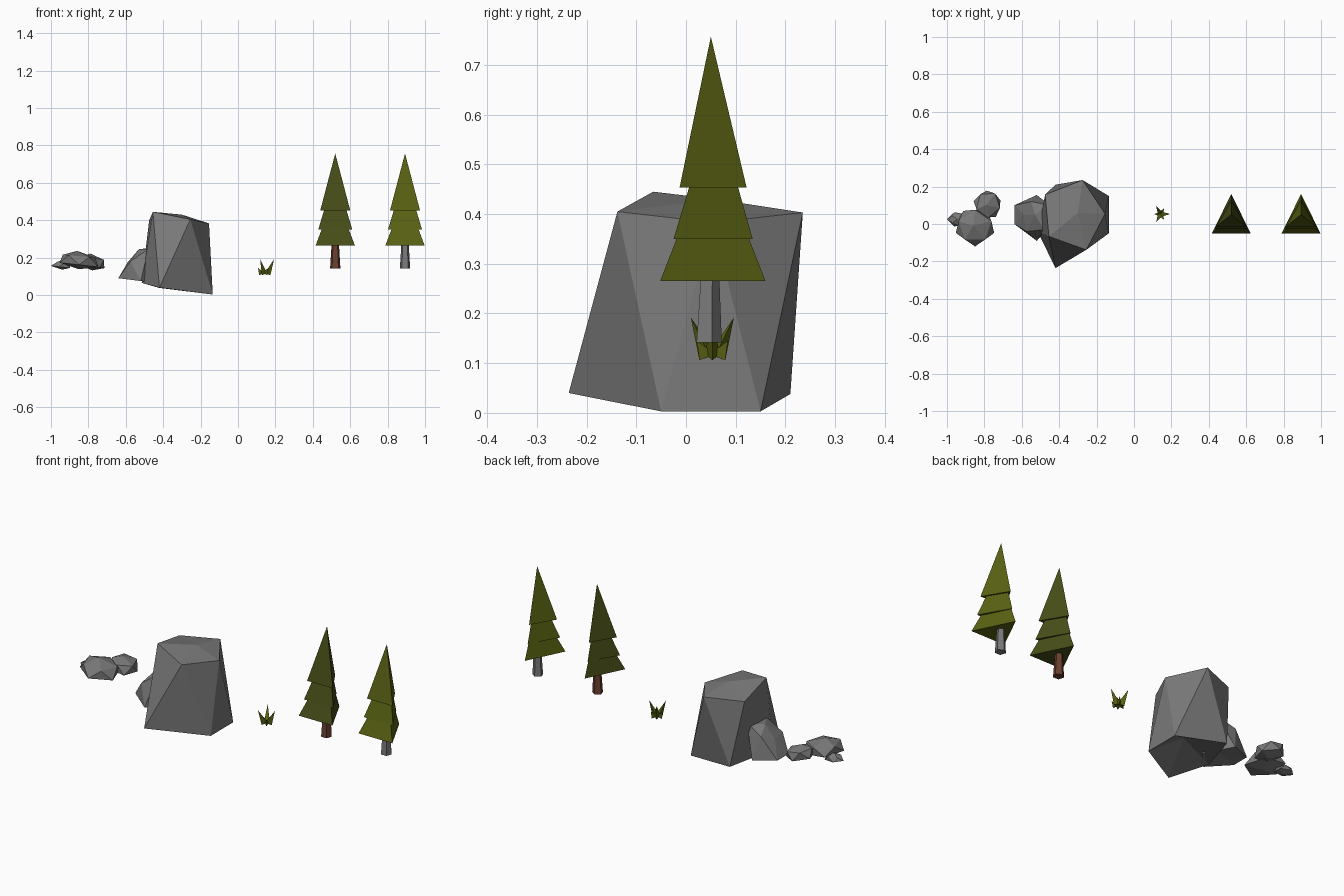
import bpy, math

if "Cube" in bpy.data.objects:
    bpy.data.objects.remove(bpy.data.objects["Cube"])


def mat(name, rgb):
    m = bpy.data.materials.new(name)
    m.diffuse_color = (*rgb, 1)
    m.use_nodes = True
    m.node_tree.nodes["Principled BSDF"].inputs["Base Color"].default_value = m.diffuse_color
    return m


STONE = mat("stone_grey", (0.19, 0.19, 0.19))
BARK = mat("bark_brown", (0.14, 0.05, 0.027))
DARK = mat("dark_green", (0.062, 0.074, 0.009))
OLIVE = mat("olive_green", (0.098, 0.118, 0.006))


def make(name, verts, faces, material):
    me = bpy.data.meshes.new(name)
    me.from_pydata(verts, [], faces)
    me.materials.append(material)
    ob = bpy.data.objects.new(name, me)
    bpy.context.collection.objects.link(ob)
    # consistent outward normals
    import bmesh
    bm = bmesh.new()
    bm.from_mesh(me)
    bmesh.ops.recalc_face_normals(bm, faces=bm.faces)
    bm.to_mesh(me)
    bm.free()
    return ob


def rock(name, bottom, top, low, high):
    """Distorted icosahedron: top[i] sits between bottom[i] and bottom[i+1]."""
    n = len(bottom)
    verts = bottom + top + [low, high]
    faces = []
    for i in range(n):
        j = (i + 1) % n
        faces += [(i, j, n + i), (j, n + j, n + i),
                  (j, i, 2 * n), (n + i, n + j, 2 * n + 1)]
    return make(name, verts, faces, STONE)


def ring(cx, cy, rx, ry, z, start, tilt=0.0):
    out = []
    for i in range(5):
        a = math.radians(start + 72 * i)
        out.append((cx + rx * math.cos(a), cy + ry * math.sin(a),
                    z + tilt * math.cos(a)))
    return out


# Boulder, hollowed underneath
rock("boulder",
     [(-.42, -.236, .04), (-.135, -.05, .003), (-.135, .15, .003),
      (-.42, .21, .038), (-.515, -.04, .065)],
     [(-.255, -.138, .405), (-.155, .054, .383), (-.275, .235, .403),
      (-.475, .157, .40), (-.455, -.066, .445)],
     (-.29, .03, .10), (-.30, .06, .43))

# Stone leaning on the boulder
rock("leaning_stone",
     [(-.64, 0, .09), (-.52, -.09, .075), (-.42, .02, .065),
      (-.52, .155, .08), (-.64, .10, .09)],
     [(-.575, -.04, .18), (-.48, -.03, .245), (-.45, .10, .255),
      (-.55, .12, .21), (-.59, .05, .175)],
     (-.53, .04, .09), (-.53, .05, .245))

# Group of three low stones
rock("low_stone_large",
     ring(-.85, -.015, .108, .105, .162, -90, -.012),
     ring(-.85, -.012, .092, .088, .208, -54, -.008),
     (-.85, -.01, .138), (-.86, -.01, .236))
rock("low_stone_medium",
     ring(-.785, .10, .075, .078, .155, 20, -.012),
     ring(-.78, .105, .066, .07, .198, 56, -.01),
     (-.78, .10, .132), (-.79, .10, .222))
rock("low_stone_small",
     ring(-.943, .025, .057, .04, .150, 180, -.006),
     ring(-.938, .025, .04, .034, .172, 216, -.004),
     (-.94, .025, .136), (-.945, .025, .187))

# Fir foliage: stacked triangular tiers (z, half width, front y, back y)
TIERS = [(.265, .105, -.052, .16), (.35, .073, -.019, .127),
         (.35, .091, -.025, .134), (.453, .06, .006, .105),
         (.453, .08, -.013, .122)]


def fir(name, x, leaf, bark):
    verts = []
    for z, w, front, back in TIERS:
        verts += [(x - w, front, z), (x + w, front, z), (x, back, z)]
    verts.append((x, .05, .757))
    faces = [(2, 1, 0)]
    for t in range(len(TIERS)):
        for i in range(3):
            a, b = 3 * t + i, 3 * t + (i + 1) % 3
            if t < len(TIERS) - 1:
                faces.append((a, b, b + 3, a + 3))
            else:
                faces.append((a, b, len(verts) - 1))
    make(name + "_foliage", verts, faces, leaf)
    # five-sided tapered trunk with its corner to the back
    tv = ring(x, .044, .029, .028, .142, 90) + ring(x, .047, .019, .019, .30, 90)
    tf = [(i, (i + 1) % 5, (i + 1) % 5 + 5, i + 5) for i in range(5)]
    make(name + "_trunk", tv, tf + [(4, 3, 2, 1, 0), (5, 6, 7, 8, 9)], bark)


fir("left_fir", .52, DARK, BARK)
fir("right_fir", .893, OLIVE, STONE)

# Grass tuft: three long blades with three short ones between them
GX, GY = .143, .053
gv, gf = [], []
for k in range(6):
    a = math.radians(60 * k)
    dx, dy = math.cos(a), math.sin(a)
    reach, tip_z, half = (.05, .192, .015) if k % 2 == 0 else (.036, .145, .013)
    s = len(gv)
    gv += [(GX - dy * half, GY + dx * half, .118),
           (GX + dy * half, GY - dx * half, .118),
           (GX + dx * .030, GY + dy * .030, .106),
           (GX + dx * reach, GY + dy * reach, tip_z)]
    gf += [(s, s + 2, s + 1), (s, s + 1, s + 3),
           (s + 1, s + 2, s + 3), (s + 2, s, s + 3)]
make("grass_tuft", gv, gf, OLIVE)
